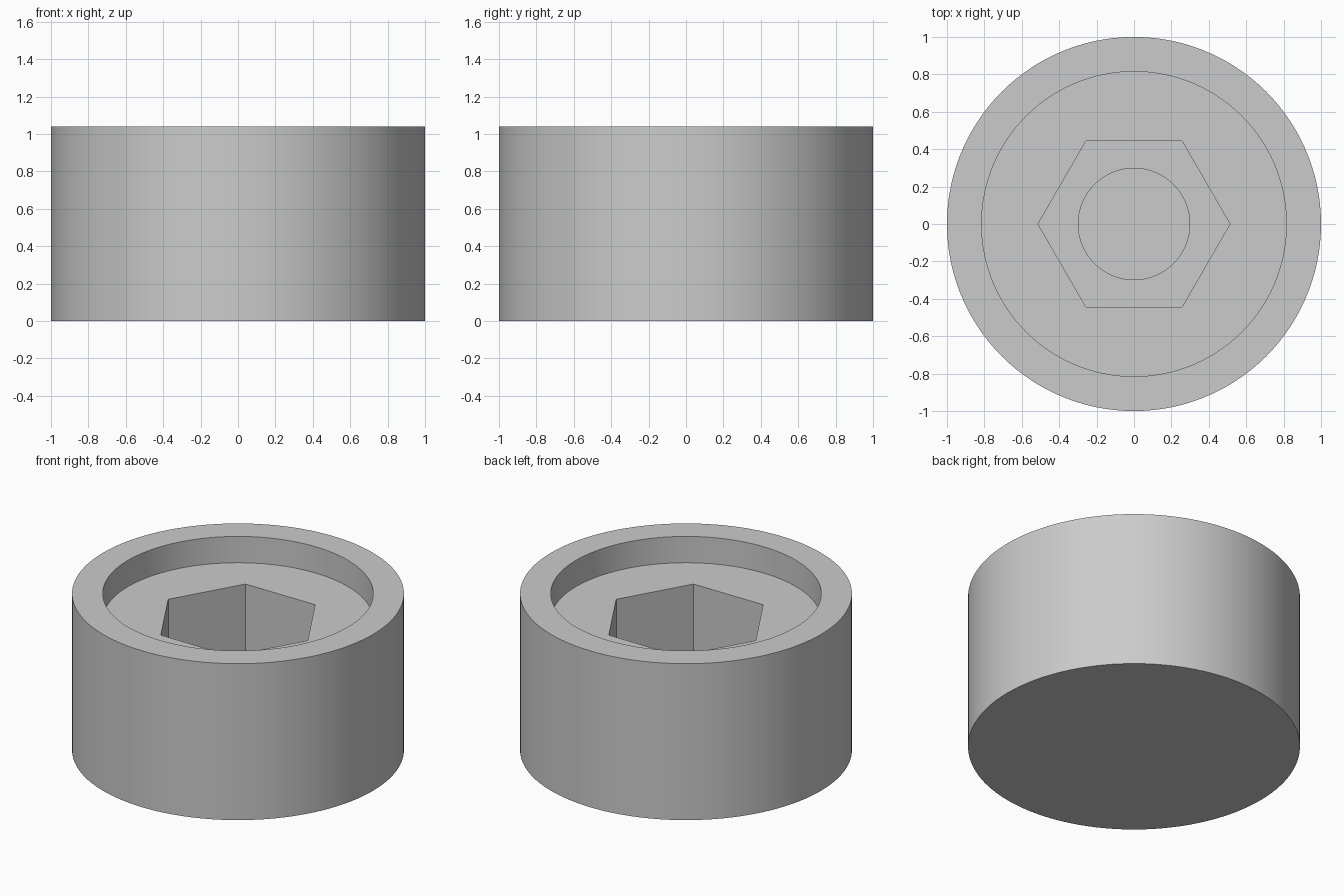
import bpy
import math

cube = bpy.data.objects.get("Cube")
if cube:
    bpy.data.objects.remove(cube, do_unlink=True)

HEIGHT = 1.04
SIDES = 120


def prism(name, sides, radius, bottom, top, turn=0.0):
    """Upright prism or cylinder between two heights."""
    bpy.ops.mesh.primitive_cylinder_add(
        vertices=sides, radius=radius, depth=top - bottom,
        location=(0, 0, (bottom + top) / 2), rotation=(0, 0, turn))
    obj = bpy.context.object
    obj.name = name
    return obj


# Solid round body
body = prism("socket_body", SIDES, 1.0, 0.0, HEIGHT)

grey = bpy.data.materials.new("plain_grey")
grey.use_nodes = True
colour = (0.6, 0.6, 0.6, 1.0)
grey.diffuse_color = colour
grey.node_tree.nodes["Principled BSDF"].inputs["Base Color"].default_value = colour
body.data.materials.append(grey)

# Stepped pocket: round recess, hexagonal socket, blind bolt hole
cutters = [
    prism("recess_cutter", SIDES, 0.815, 0.865, HEIGHT + 0.1),
    prism("hex_cutter", 6, 0.513, 0.385, HEIGHT + 0.2, math.pi / 6),
    prism("hole_cutter", SIDES, 0.298, 0.13, HEIGHT + 0.3),
]
bpy.ops.object.select_all(action="DESELECT")
body.select_set(True)
bpy.context.view_layer.objects.active = body
for cutter in cutters:
    cutter.hide_render = True
    cut = body.modifiers.new(cutter.name, "BOOLEAN")
    cut.operation = "DIFFERENCE"
    cut.solver = "EXACT"
    cut.object = cutter
    bpy.ops.object.modifier_apply(modifier=cut.name)
    bpy.data.objects.remove(cutter, do_unlink=True)

# Smooth round walls, crisp rims and hexagon corners
bpy.ops.object.shade_smooth_by_angle(angle=math.radians(30))
